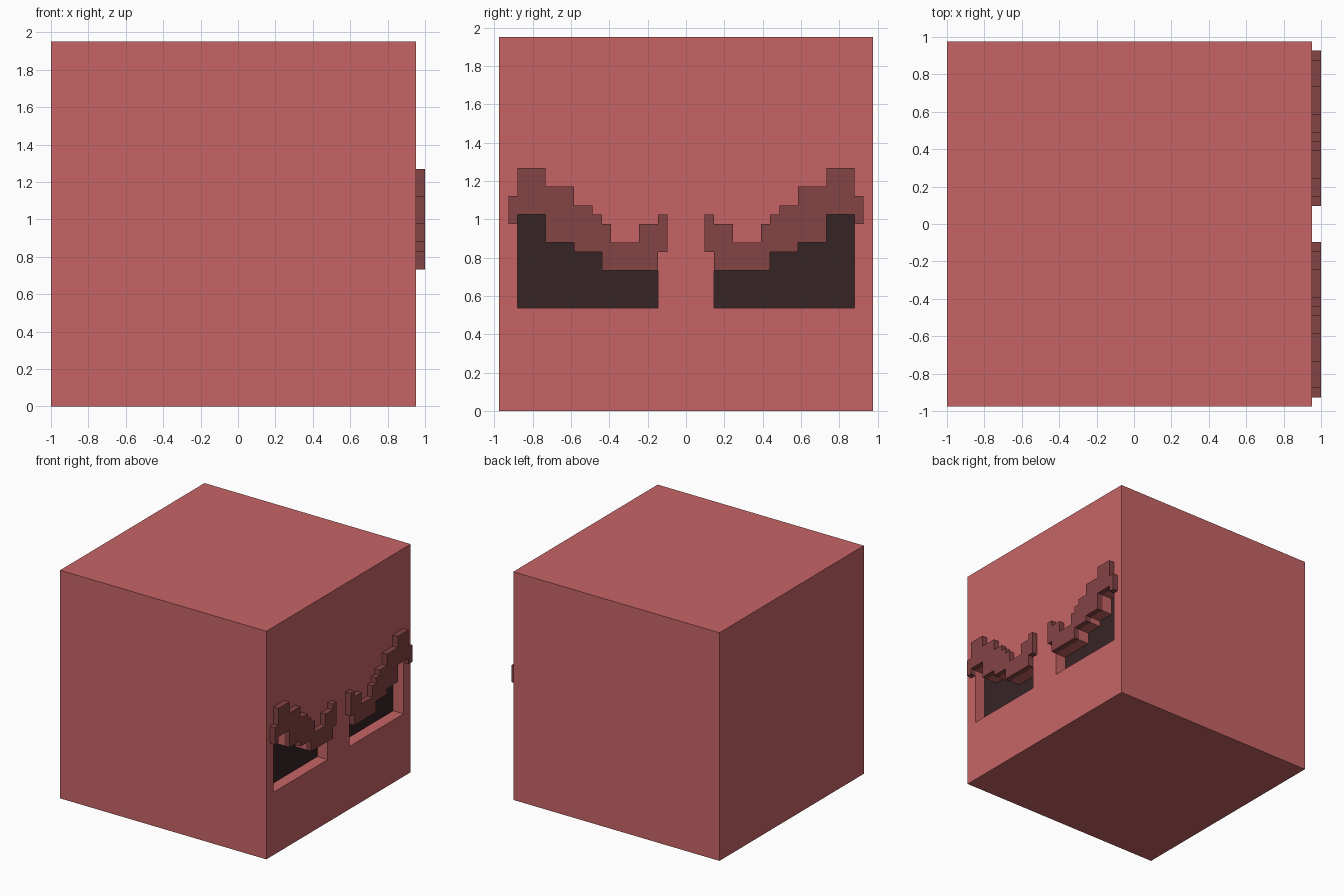
import bpy, bmesh

if "Cube" in bpy.data.objects:
    bpy.data.objects.remove(bpy.data.objects["Cube"])

U = 2 / 41            # block unit: body is 40 x 40 x 40, brows add 1
FACE_X = 1 - U        # x of the face surface
DEPTH = 2 * U         # eye socket depth


def material(name, rgb):
    m = bpy.data.materials.new(name)
    lin = [((c / 255 + 0.055) / 1.055) ** 2.4 for c in rgb]
    m.diffuse_color = (*lin, 1)
    m.use_nodes = True
    m.node_tree.nodes["Principled BSDF"].inputs["Base Color"].default_value = m.diffuse_color
    return m


RED = material("soft red", (199, 100, 101))
MAROON = material("dark maroon", (133, 67, 68))
BLACK = material("near black", (54, 37, 37))


def new_object(name, bm, *mats):
    bmesh.ops.recalc_face_normals(bm, faces=bm.faces)
    me = bpy.data.meshes.new(name)
    bm.to_mesh(me)
    bm.free()
    for m in mats:
        me.materials.append(m)
    ob = bpy.data.objects.new(name, me)
    bpy.context.collection.objects.link(ob)
    return ob


def slab(name, outline, side, x0, x1, mat):
    """Extrude a (y, z) outline in block units along x; side mirrors y."""
    bm = bmesh.new()
    f = bm.faces.new([bm.verts.new((x0, side * y * U, z * U)) for y, z in outline])
    ext = bmesh.ops.extrude_face_region(bm, geom=[f])["geom"]
    bmesh.ops.translate(bm, vec=(x1 - x0, 0, 0),
                        verts=[v for v in ext if isinstance(v, bmesh.types.BMVert)])
    return new_object(name, bm, mat)


# Stepped underside shared by brow and eye socket, outer to inner
steps = [(18, 21), (15, 21), (15, 18), (12, 18), (12, 17), (9, 17), (9, 15), (3, 15)]
socket = [(3, 11), (18, 11)] + steps
brow = [(18, 20)] + steps + [
    (3, 17), (2, 17), (2, 21), (3, 21), (3, 20), (5, 20), (5, 18), (8, 18),
    (8, 20), (9, 20), (9, 21), (10, 21), (10, 22), (12, 22), (12, 24),
    (15, 24), (15, 26), (18, 26), (18, 23), (19, 23), (19, 20)]

# Body cube
body = slab("body", [(-20, 0), (20, 0), (20, 40), (-20, 40)], 1, -1, FACE_X, RED)
body.data.materials.append(BLACK)

# Brows, and sockets cut into the face
for side, label in ((1, "left"), (-1, "right")):
    slab(label + "_brow", brow, side, FACE_X, 1, MAROON)
    cutter = slab(label + "_socket_cutter", socket, side, FACE_X - DEPTH, 1.1, RED)
    mod = body.modifiers.new("socket", "BOOLEAN")
    mod.operation, mod.solver, mod.object = "DIFFERENCE", "EXACT", cutter
    bpy.context.view_layer.objects.active = body
    bpy.ops.object.modifier_apply(modifier=mod.name)
    bpy.data.objects.remove(cutter)

# Dark eyes: the back walls of the sockets
for p in body.data.polygons:
    back = p.normal.x > 0.9 and abs(p.center.x - (FACE_X - DEPTH)) < 0.01
    p.material_index = 1 if back else 0
